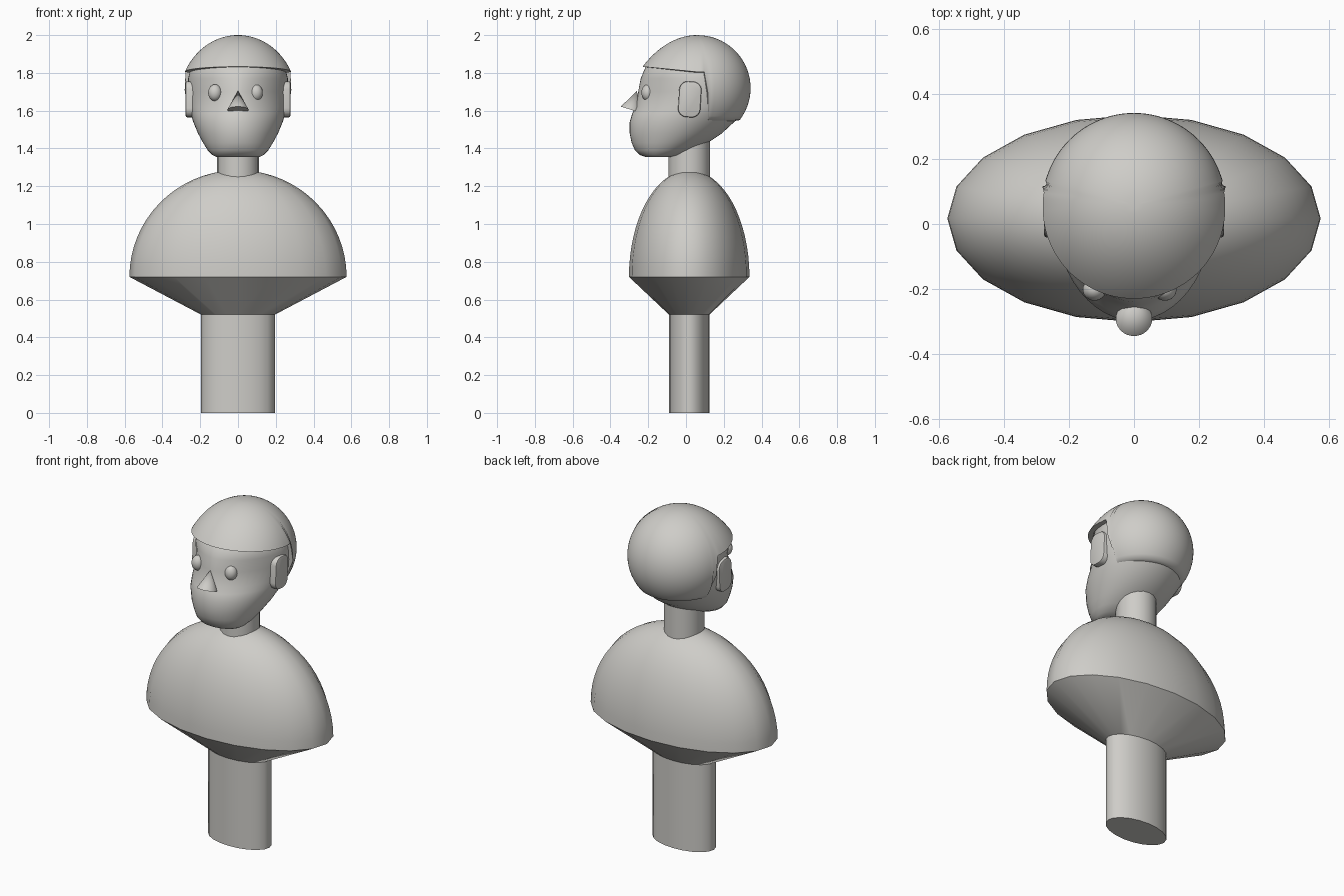
import bpy, bmesh, math
from mathutils import Matrix

if "Cube" in bpy.data.objects:
    bpy.data.objects.remove(bpy.data.objects["Cube"])

stone = bpy.data.materials.new("warm_grey_stone")
stone.diffuse_color = (0.62, 0.61, 0.58, 1)
stone.use_nodes = True
stone.node_tree.nodes["Principled BSDF"].inputs["Base Color"].default_value = stone.diffuse_color
TAU = 2 * math.pi


def finish(name, bm, smooth=40):
    bmesh.ops.recalc_face_normals(bm, faces=bm.faces[:])
    me = bpy.data.meshes.new(name)
    bm.to_mesh(me)
    bm.free()
    me.materials.append(stone)
    ob = bpy.data.objects.new(name, me)
    bpy.context.collection.objects.link(ob)
    bpy.context.view_layer.objects.active = ob
    ob.select_set(True)
    bpy.ops.object.shade_smooth_by_angle(angle=math.radians(smooth))
    ob.select_set(False)
    return ob


def loft(name, rings, smooth=40, cap_start=True, cap_end=True):
    """Join closed rings of points with quads."""
    bm = bmesh.new()
    vs = [[bm.verts.new(p) for p in ring] for ring in rings]
    n = len(vs[0])
    for a, b in zip(vs, vs[1:]):
        for i in range(n):
            j = (i + 1) % n
            bm.faces.new((a[i], a[j], b[j], b[i]))
    if cap_start:
        bm.faces.new(vs[0])
    if cap_end:
        bm.faces.new(vs[-1])
    return finish(name, bm, smooth)


def ellipse(z, rx, ry, cy=0.017, n=20):
    return [(rx * math.cos(TAU * i / n), cy + ry * math.sin(TAU * i / n), z) for i in range(n)]


def spow(v, e):
    return math.copysign(abs(v) ** e, v)


def smoothstep(a, b, t):
    t = min(1, max(0, (t - a) / (b - a)))
    return t * t * (3 - 2 * t)


# stand, shoulders and neck
loft("stand", [ellipse(0, 0.195, 0.107), ellipse(0.53, 0.195, 0.107)])
dome = [ellipse(0.52, 0.195, 0.107)]
for k in range(17):
    a = math.radians(88 * k / 16)
    dome.append(ellipse(0.72 + 0.565 * math.sin(a), 0.575 * math.cos(a), 0.319 * math.cos(a)))
loft("shoulders", dome, 35)
loft("neck", [ellipse(1.2, 0.11, 0.11), ellipse(1.5, 0.11, 0.11)])

# head: height, front y, widest y, back y, half width, squareness
sections = [
    (1.355, -0.215, -0.15, -0.08, 0.115, 2.2),
    (1.365, -0.245, -0.13, -0.02, 0.135, 2.2),
    (1.39, -0.270, -0.11, 0.04, 0.160, 2.1),
    (1.43, -0.288, -0.08, 0.115, 0.185, 2.0),
    (1.48, -0.298, -0.04, 0.19, 0.212, 2.0),
    (1.54, -0.298, 0.00, 0.255, 0.237, 1.95),
    (1.585, -0.285, 0.03, 0.29, 0.250, 1.85),
    (1.62, -0.266, 0.045, 0.307, 0.257, 1.75),
    (1.70, -0.253, 0.06, 0.325, 0.263, 1.65),
    (1.77, -0.240, 0.06, 0.325, 0.264, 1.75),
    (1.83, -0.215, 0.06, 0.305, 0.250, 1.9),
    (1.90, -0.130, 0.06, 0.25, 0.190, 2.0),
    (1.95, -0.050, 0.06, 0.17, 0.110, 2.0),
]
rings = []
for z, yf, ym, yb, hw, e in sections:
    ring = []
    for i in range(48):
        c, s = math.cos(TAU * i / 48), math.sin(TAU * i / 48)
        p = 2 / e if s < 0 else 1
        ring.append((hw * spow(c, p), ym + (yb - ym if s > 0 else ym - yf) * spow(s, p), z))
    rings.append(ring)
loft("head", rings, 50)

# hair cap: low at the nape, short fringe that swells over the brow
rings = []
for k in range(1, 25):
    u = k / 24
    ring = []
    for i in range(96):
        a = TAU * i / 96
        back = math.sin(a)
        front_z = 1.805 + 0.028 * max(0, -back)
        edge_z = front_z + (1.55 - front_z) * smoothstep(0.14, 0.26, back)
        th = u * math.acos((edge_z - 1.72) / 0.28)
        swell = 0.012 + 0.02 * max(0, -back)
        swell *= (1 - smoothstep(0.1, 0.3, back)) * u ** 3
        r = 0.282 * math.sin(th) + swell
        ring.append((r * math.cos(a), 0.06 + r * back, 1.72 + 0.28 * math.cos(th)))
    rings.append(ring)
# the edge rolls inward so the cap closes against the head
rings.append([(x * 0.90, 0.06 + (y - 0.06) * 0.90, z - 0.004) for x, y, z in rings[-1]])
loft("hair", rings, 60, cap_end=False)

# ears
for side, name in ((-1, "left_ear"), (1, "right_ear")):
    bm = bmesh.new()
    bmesh.ops.create_cube(bm, size=1, matrix=Matrix.Diagonal((0.05, 0.118, 0.19, 1)))
    bmesh.ops.bevel(bm, geom=[e for e in bm.edges
                              if abs(e.verts[0].co.x - e.verts[1].co.x) > 0.01],
                    offset=0.045, segments=6, profile=0.5, affect='EDGES')
    rim = [e for e in bm.edges if all(v.co.x * side > 0.02 for v in e.verts)]
    bmesh.ops.bevel(bm, geom=rim, offset=0.008, segments=2, profile=0.5, affect='EDGES')
    bm.transform(Matrix.Translation((side * 0.252, 0.02, 1.66)) @ Matrix.Rotation(-0.06, 4, 'X'))
    finish(name, bm)

# eyes
for x, name in ((-0.122, "left_eye"), (0.095, "right_eye")):
    bm = bmesh.new()
    bmesh.ops.create_uvsphere(bm, u_segments=24, v_segments=16, radius=1)
    bm.transform(Matrix.Translation((x, -0.202, 1.695)) @ Matrix.Diagonal((0.036, 0.034, 0.044, 1)))
    finish(name, bm)

# nose: cone leaning back against the face
bm = bmesh.new()
bmesh.ops.create_cone(bm, cap_ends=True, segments=32, radius1=0.056, radius2=0, depth=0.105)
bm.transform(Matrix.Translation((0, -0.276, 1.655)) @ Matrix.Rotation(-0.3, 4, 'X'))
finish("nose", bm)
